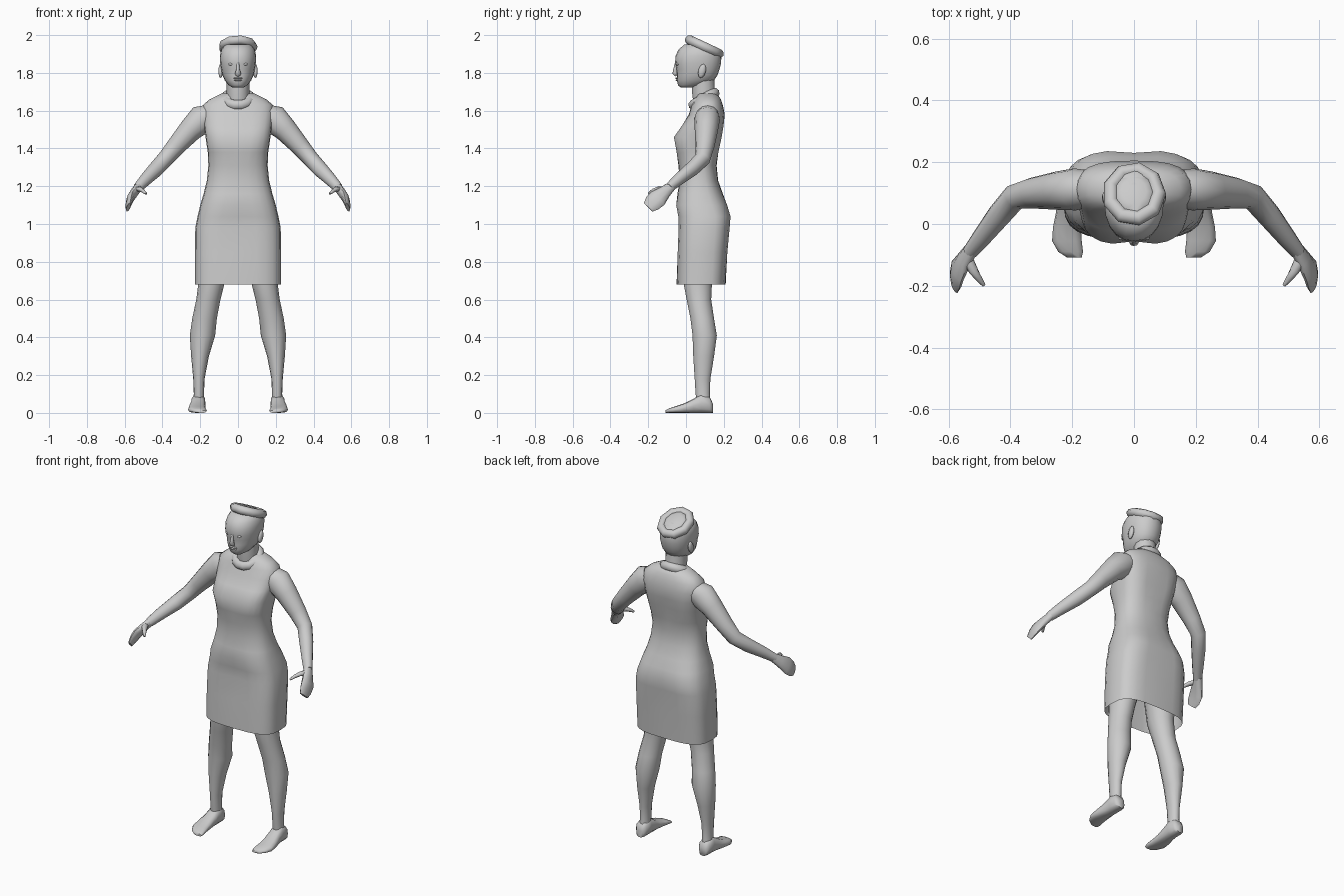
import bpy, bmesh, math
from mathutils import Vector, Matrix

if "Cube" in bpy.data.objects:
    bpy.data.objects.remove(bpy.data.objects["Cube"], do_unlink=True)

grey = bpy.data.materials.new("plain_grey")
grey.use_nodes = True
COLOUR = (0.6, 0.6, 0.6, 1)
grey.diffuse_color = COLOUR
grey.node_tree.nodes["Principled BSDF"].inputs["Base Color"].default_value = COLOUR


def finish(name, bm, angle=60):
    bmesh.ops.recalc_face_normals(bm, faces=bm.faces)
    mesh = bpy.data.meshes.new(name)
    bm.to_mesh(mesh)
    bm.free()
    mesh.materials.append(grey)
    obj = bpy.data.objects.new(name, mesh)
    bpy.context.collection.objects.link(obj)
    bpy.ops.object.select_all(action='DESELECT')
    obj.select_set(True)
    bpy.context.view_layer.objects.active = obj
    bpy.ops.object.shade_smooth_by_angle(angle=math.radians(angle))
    return obj


def mirrored(obj, name):
    """Copy a left part to the right side."""
    bm = bmesh.new()
    bm.from_mesh(obj.data)
    bm.transform(Matrix.Scale(-1, 4, (1, 0, 0)))
    return finish(name, bm)


def loft(rings, caps=(True, True), closed=False):
    bm = bmesh.new()
    loops = [[bm.verts.new(p) for p in ring] for ring in rings]
    n = len(loops[0])
    pairs = list(zip(loops, loops[1:])) + ([(loops[-1], loops[0])] if closed else [])
    for a, b in pairs:
        for i in range(n):
            j = (i + 1) % n
            bm.faces.new((a[i], a[j], b[j], b[i]))
    for use, ring in zip(caps, (loops[0], loops[-1])):
        if use and not closed:
            bm.faces.new(ring)
    return bm


def oval(n, power=2.0):
    """Unit superellipse points."""
    for i in range(n):
        a = math.tau * i / n
        c, s = math.cos(a), math.sin(a)
        yield (math.copysign(abs(c) ** (2 / power), c),
               math.copysign(abs(s) ** (2 / power), s))


def level_ring(z, front, back, half, power=2.0, cx=0.0, dent=0.0, n=24):
    """Horizontal ring; dent pulls the middle of front and back inwards."""
    mid, depth = (front + back) / 2, (back - front) / 2
    return [(cx + u * half, mid + v * (depth - dent * max(0, 1 - 2.2 * abs(u))), z)
            for u, v in oval(n, power)]


def tube(path, n=12, side=Vector((0, 1, 0))):
    """Limb through (point, radius along side, radius across)."""
    pts = [Vector(p[0]) for p in path]
    rings = []
    for i, (p, ra, rb) in enumerate(path):
        t = (pts[min(i + 1, len(pts) - 1)] - pts[max(i - 1, 0)]).normalized()
        a = (side - t * side.dot(t)).normalized()
        b = t.cross(a)
        rings.append([pts[i] + a * u * ra + b * v * rb for u, v in oval(n)])
    return loft(rings)


def roll(centre, rx, ry, thick, tilt, n=12, m=8):
    """Padded ring, tilted about x."""
    turn = Matrix.Rotation(tilt, 4, 'X')
    rings = []
    for u, v in oval(n):
        rings.append([Vector(centre) + turn @ Vector((u * (rx + thick * p), v * (ry + thick * p), thick * q))
                      for p, q in oval(m)])
    return loft(rings, closed=True)


# Dress: hem, hips, waist, bust, shoulders
dress = [
    (0.68, -0.05, 0.21, 0.228, 3.2, 0),
    (0.85, -0.047, 0.222, 0.228, 3.2, 0.005),
    (0.98, -0.043, 0.235, 0.226, 3.1, 0.012),
    (1.04, -0.045, 0.24, 0.214, 3.0, 0.01),
    (1.10, -0.056, 0.222, 0.20, 2.8, 0.005),
    (1.16, -0.045, 0.195, 0.182, 2.6, 0),
    (1.23, -0.034, 0.17, 0.165, 2.5, 0),
    (1.31, -0.04, 0.162, 0.157, 2.5, 0),
    (1.38, -0.053, 0.175, 0.16, 2.7, 0.004),
    (1.46, -0.068, 0.193, 0.172, 3.0, 0.012),
    (1.52, -0.025, 0.202, 0.18, 2.9, 0.006),
    (1.58, 0.015, 0.205, 0.188, 2.8, 0),
    (1.63, 0.03, 0.195, 0.185, 2.5, 0),
    (1.66, 0.045, 0.185, 0.15, 2.3, 0),
    (1.69, 0.06, 0.165, 0.09, 2.0, 0),
]
finish("dress", loft([level_ring(z, f, b, w, p, 0, d) for z, f, b, w, p, d in dress], (False, True)))

# Neck and collar
finish("neck", loft([level_ring(z, f, b, 0.06, n=14) for z, f, b in
                     ((1.62, 0.04, 0.17), (1.70, 0.03, 0.155), (1.78, 0.03, 0.15))]))
finish("rolled_collar", roll((0, 0.095, 1.662), 0.067, 0.066, 0.028, math.radians(30), 14))

# Head
head = [
    (1.722, -0.028, 0.03, 0.028, 2.2),
    (1.735, -0.042, 0.10, 0.05, 2.2),
    (1.76, -0.048, 0.148, 0.07, 2.2),
    (1.79, -0.049, 0.168, 0.083, 2.2),
    (1.82, -0.05, 0.178, 0.089, 2.2),
    (1.85, -0.058, 0.185, 0.094, 2.2),
    (1.89, -0.055, 0.188, 0.096, 2.1),
    (1.92, -0.042, 0.18, 0.09, 2.0),
    (1.95, -0.01, 0.13, 0.07, 2.0),
]
finish("head", loft([level_ring(z, f, b, w, p, n=20) for z, f, b, w, p in head]))


def blob(name, centre, size, turn=0.0):
    bm = bmesh.new()
    bmesh.ops.create_uvsphere(bm, u_segments=10, v_segments=6, radius=1)
    bm.transform(Matrix.Translation(centre) @ Matrix.Rotation(turn, 4, 'X') @ Matrix.Diagonal((*size, 1)))
    return finish(name, bm)


# Face
finish("nose", tube([((0, -0.052, 1.855), 0.006, 0.007), ((0, -0.057, 1.82), 0.01, 0.009),
                     ((0, -0.059, 1.798), 0.013, 0.016), ((0, -0.05, 1.786), 0.008, 0.013)], 8))
blob("upper_lip", (0, -0.047, 1.772), (0.026, 0.01, 0.005))
blob("lower_lip", (0, -0.045, 1.762), (0.022, 0.01, 0.006))
mirrored(blob("left_eye", (0.036, -0.044, 1.846), (0.016, 0.009, 0.007)), "right_eye")
mirrored(blob("left_ear", (0.092, 0.085, 1.81), (0.012, 0.02, 0.038), -0.25), "right_ear")

# Cap: padded brim with a domed crown
TILT = math.radians(-25)
finish("cap_brim", roll((0, 0.097, 1.938), 0.079, 0.088, 0.025, TILT, 9))
crown_turn = Matrix.Translation((0, 0.097, 1.938)) @ Matrix.Rotation(TILT, 4, 'X')
crown = loft([[crown_turn @ Vector(p) for p in level_ring(z, -d, d, w, n=12)]
              for z, d, w in ((-0.02, 0.085, 0.077), (0.012, 0.08, 0.07), (0.024, 0.045, 0.04))])
finish("cap_crown", crown)

# Arms
arm = tube([((0.15, 0.115, 1.575), 0.06, 0.06), ((0.19, 0.112, 1.555), 0.068, 0.078),
            ((0.25, 0.108, 1.50), 0.062, 0.063), ((0.33, 0.10, 1.41), 0.05, 0.05),
            ((0.385, 0.088, 1.345), 0.042, 0.043), ((0.435, 0.03, 1.29), 0.038, 0.041),
            ((0.49, -0.04, 1.235), 0.031, 0.033), ((0.53, -0.09, 1.192), 0.024, 0.026)])
mirrored(finish("left_arm", arm), "right_arm")

# Hands: flat mitten and thumb
broad = Vector((-0.25, -0.6, 0.75))
hand = tube([((0.525, -0.08, 1.198), 0.026, 0.022), ((0.548, -0.115, 1.168), 0.036, 0.022),
             ((0.57, -0.15, 1.135), 0.05, 0.02), ((0.577, -0.178, 1.11), 0.047, 0.016),
             ((0.58, -0.2, 1.088), 0.033, 0.01)], 10, broad)
mirrored(finish("left_hand", hand), "right_hand")
thumb = tube([((0.54, -0.11, 1.185), 0.018, 0.015), ((0.52, -0.15, 1.185), 0.016, 0.013),
              ((0.503, -0.175, 1.175), 0.012, 0.01), ((0.486, -0.198, 1.16), 0.006, 0.006)], 8)
mirrored(finish("left_thumb", thumb), "right_thumb")

# Legs
leg = [
    (0.03, 0.06, 0.135, 0.21, 0.034),
    (0.10, 0.05, 0.127, 0.207, 0.027),
    (0.18, 0.045, 0.13, 0.207, 0.03),
    (0.30, 0.037, 0.15, 0.201, 0.047),
    (0.41, 0.033, 0.165, 0.188, 0.067),
    (0.50, 0.022, 0.15, 0.177, 0.065),
    (0.60, 0.002, 0.135, 0.157, 0.064),
    (0.70, -0.018, 0.14, 0.138, 0.07),
    (0.95, -0.02, 0.19, 0.11, 0.095),
]
leg = loft([level_ring(z, f, b, w, 2, cx, n=14) for z, f, b, cx, w in leg])
mirrored(finish("left_leg", leg), "right_leg")

# Feet: heel to toe
foot = [
    (0.142, 0.21, 0.022, 0.05),
    (0.125, 0.21, 0.036, 0.085),
    (0.08, 0.21, 0.038, 0.10),
    (0.04, 0.212, 0.04, 0.075),
    (-0.01, 0.217, 0.045, 0.05),
    (-0.055, 0.217, 0.048, 0.035),
    (-0.09, 0.205, 0.04, 0.024),
    (-0.108, 0.193, 0.024, 0.014),
]
foot = loft([[(cx + u * w, y, h / 2 * (1 + v)) for u, v in oval(12, 2.6)] for y, cx, w, h in foot])
mirrored(finish("left_foot", foot), "right_foot")
